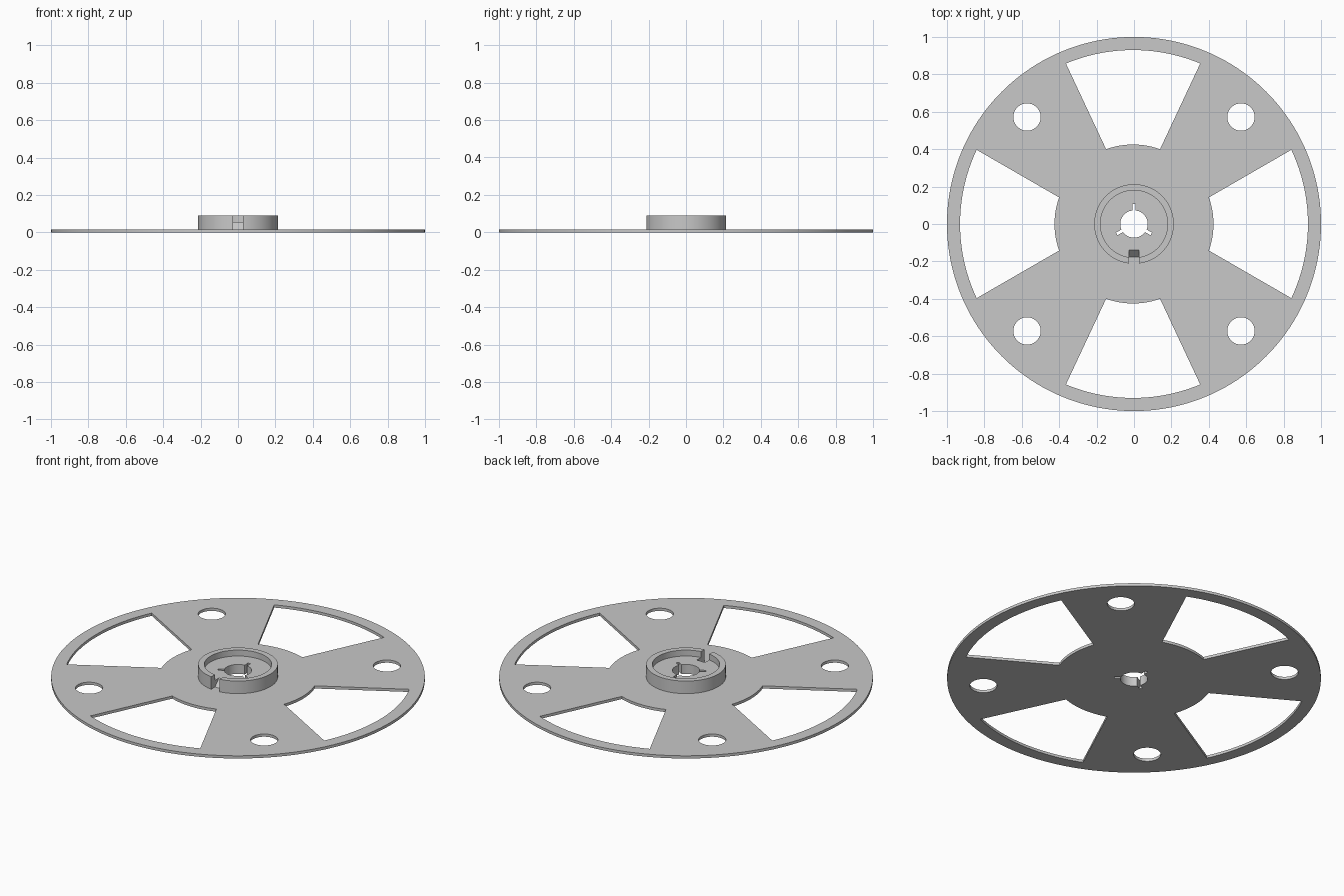
import bpy, bmesh
from math import sin, cos, pi, atan2, radians
from mathutils import Matrix

if "Cube" in bpy.data.objects:
    bpy.data.objects.remove(bpy.data.objects["Cube"])

grey = bpy.data.materials.new("light grey")
grey.use_nodes = True
COLOUR = (0.58, 0.58, 0.58, 1)
grey.diffuse_color = COLOUR
grey.node_tree.nodes["Principled BSDF"].inputs["Base Color"].default_value = COLOUR

PLATE, FLOOR, TOP = 0.016, 0.055, 0.09


def prism(name, outline, low, high, turn=None):
    """Extrude a counter-clockwise outline from low to high, then turn it."""
    bm = bmesh.new()
    n = len(outline)
    a = [bm.verts.new((x, y, low)) for x, y in outline]
    b = [bm.verts.new((x, y, high)) for x, y in outline]
    bm.faces.new(a[::-1])
    bm.faces.new(b)
    for i in range(n):
        j = (i + 1) % n
        bm.faces.new((a[i], a[j], b[j], b[i]))
    if turn:
        bm.transform(turn)
    bmesh.ops.recalc_face_normals(bm, faces=bm.faces)
    mesh = bpy.data.meshes.new(name)
    bm.to_mesh(mesh)
    bm.free()
    mesh.materials.append(grey)
    obj = bpy.data.objects.new(name, mesh)
    bpy.context.collection.objects.link(obj)
    return obj


def arc(radius, start, end, steps):
    return [(radius * cos(start + (end - start) * i / steps),
             radius * sin(start + (end - start) * i / steps)) for i in range(steps + 1)]


def circle(radius, steps, cx=0, cy=0):
    return [(x + cx, y + cy) for x, y in arc(radius, 0, 2 * pi, steps)[:-1]]


def cut(obj, cutters):
    bpy.context.view_layer.objects.active = obj
    for c in cutters:
        mod = obj.modifiers.new("cut", "BOOLEAN")
        mod.operation, mod.solver, mod.object = "DIFFERENCE", "EXACT", c
        bpy.ops.object.modifier_apply(modifier=mod.name)
        bpy.data.objects.remove(c)


def bore_cutter():
    """Round bore with three narrow key notches."""
    outline = []
    radius, tip, half = 0.073, 0.107, 0.008
    edge, out = atan2(half, radius), atan2(half, tip)
    for k in range(3):
        mid = radians(90 + 120 * k)
        outline += arc(tip, mid - out, mid + out, 1)
        outline += arc(radius, mid + edge, mid + 2 * pi / 3 - edge, 20)
    return prism("bore_cutter", outline, -0.1, 0.2)


def window_cutter(angle, inner, outer, shift):
    """Fan-shaped opening between the hub area and the rim."""
    outline = arc(0.93, -outer, outer, 32) + arc(0.425, inner, -inner, 24)
    turn = Matrix.Translation((shift, 0, 0)) @ Matrix.Rotation(angle, 4, "Z")
    return prism("window_cutter", outline, -0.1, 0.2, turn)


# Thin flange with four windows, four round holes and the bore
flange = prism("flange_plate", circle(1.0, 160), 0, PLATE)
cutters = [bore_cutter()]
for k in range(4):
    if k % 2:
        inner, outer, shift = atan2(0.145, 0.402), atan2(0.359, 0.858), -0.005
    else:
        inner, outer, shift = atan2(0.144, 0.406), atan2(0.396, 0.84), 0
    cutters.append(window_cutter(k * pi / 2, inner, outer, shift))
for sx in (-1, 1):
    for sy in (-1, 1):
        cutters.append(prism("hole_cutter", circle(0.073, 48, 0.572 * sx, 0.572 * sy), -0.1, 0.2))
cut(flange, cutters)

# Hub cup with a raised floor, and a front slot with a ramp up to the floor
hub = prism("hub", circle(0.213, 96), PLATE, TOP)
pocket = prism("pocket_cutter", circle(0.18, 96), FLOOR, 0.2)
slot_side = [(-0.3, 0), (-0.191, 0), (-0.129, 0.0655), (-0.129, 0.12), (-0.3, 0.12)]
yz_plane = Matrix(((0, 0, 1, 0), (1, 0, 0, 0), (0, 1, 0, 0), (0, 0, 0, 1)))
slot = prism("slot_cutter", slot_side, -0.027, 0.027, yz_plane)
cut(hub, [pocket, slot, bore_cutter()])

# Smooth round walls, sharp edges
bpy.ops.object.select_all(action="DESELECT")
for obj in (flange, hub):
    obj.select_set(True)
bpy.context.view_layer.objects.active = hub
bpy.ops.object.shade_smooth_by_angle(angle=radians(30))
